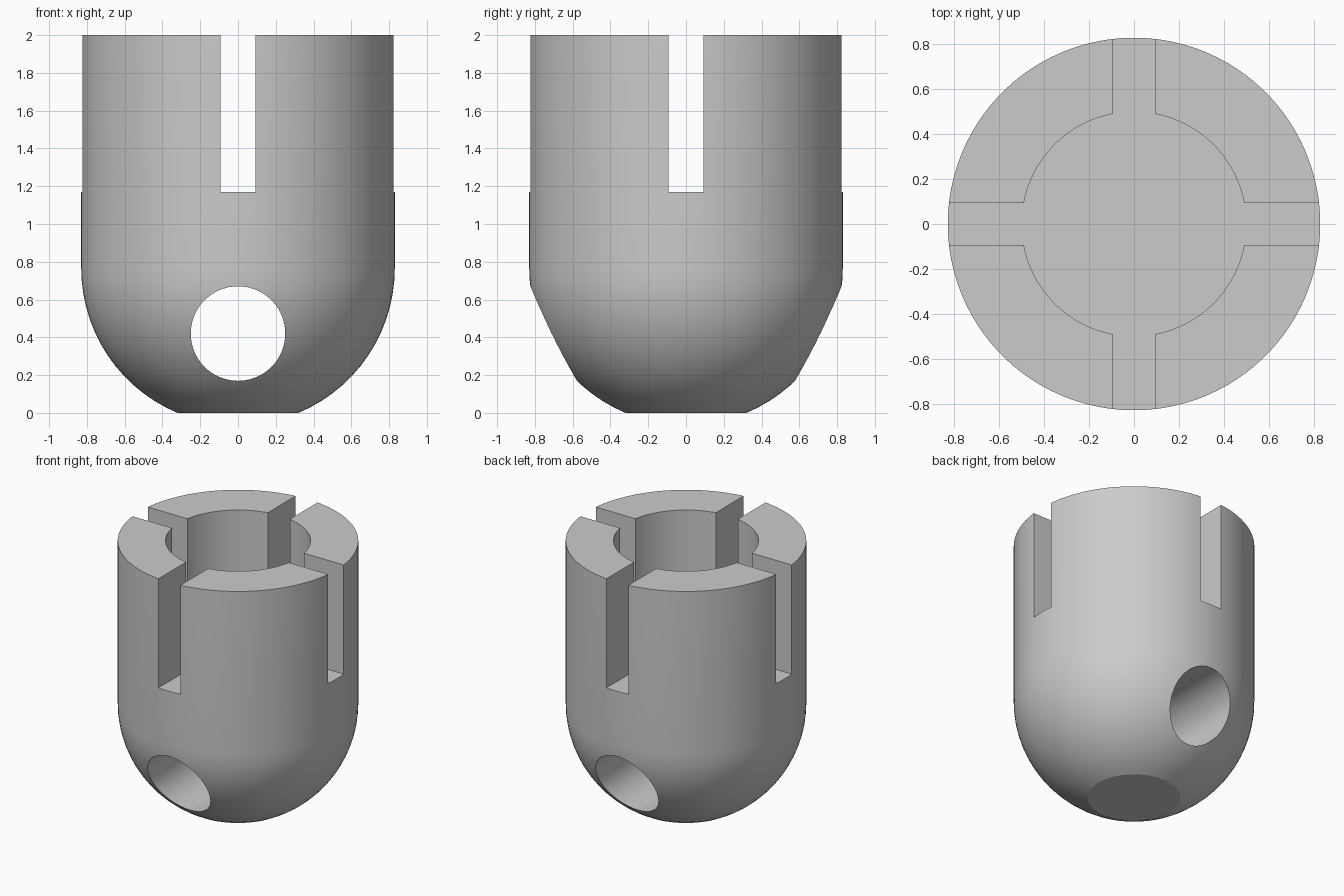
import bpy, bmesh, math
from mathutils import Vector

if "Cube" in bpy.data.objects:
    bpy.data.objects.remove(bpy.data.objects["Cube"], do_unlink=True)

R, TOP, BASE_R = 0.83, 2.0, 0.32
FLOOR, BORE_R, SLOT_W = 1.17, 0.5, 0.185
HOLE_R, HOLE_Z = 0.25, 0.42
SEGMENTS, RINGS = 96, 14

grey = bpy.data.materials.new("grey_metal")
grey.use_nodes = True
colour = (0.6, 0.6, 0.6, 1)
grey.diffuse_color = colour
grey.node_tree.nodes["Principled BSDF"].inputs["Base Color"].default_value = colour


def finish(name, bm):
    bmesh.ops.recalc_face_normals(bm, faces=bm.faces)
    mesh = bpy.data.meshes.new(name)
    bm.to_mesh(mesh)
    bm.free()
    mesh.materials.append(grey)
    obj = bpy.data.objects.new(name, mesh)
    bpy.context.collection.objects.link(obj)
    return obj


def revolve(name, profile):
    bm = bmesh.new()
    verts = [bm.verts.new((r, 0, z)) for r, z in profile]
    edges = [bm.edges.new(pair) for pair in zip(verts, verts[1:])]
    bmesh.ops.spin(bm, geom=verts + edges, cent=(0, 0, 0), axis=(0, 0, 1),
                   angle=math.tau, steps=SEGMENTS, use_merge=True)
    bmesh.ops.remove_doubles(bm, verts=bm.verts, dist=1e-5)
    # Close the open rims with flat discs
    bmesh.ops.holes_fill(bm, edges=[e for e in bm.edges if e.is_boundary], sides=0)
    return finish(name, bm)


def box(name, size, centre):
    bm = bmesh.new()
    bmesh.ops.create_cube(bm, size=1)
    bmesh.ops.scale(bm, vec=Vector(size), verts=bm.verts)
    bmesh.ops.translate(bm, vec=Vector(centre), verts=bm.verts)
    return finish(name, bm)


# Round-bottomed body: truncated hemisphere below a straight wall
start = math.acos(BASE_R / R)
centre_z = R * math.sin(start)
profile = [(R * math.cos(a), centre_z - R * math.sin(a))
           for a in (start * (1 - i / RINGS) for i in range(RINGS + 1))]
profile[0] = (BASE_R, 0)
body = revolve("slotted_body", profile + [(R, TOP)])

# Central bore, crossed slots and the round cross hole
high = TOP + 0.2
slot_h, slot_z = high - FLOOR, (high + FLOOR) / 2
bore = revolve("bore_cutter", [(BORE_R, FLOOR), (BORE_R, high)])
slot_x = box("side_slot_cutter", (2, SLOT_W, slot_h), (0, 0, slot_z))
slot_y = box("front_slot_cutter", (SLOT_W, 2, slot_h), (0, 0, slot_z))
hole = revolve("hole_cutter", [(HOLE_R, -1), (HOLE_R, 1)])
hole.rotation_euler.x = math.pi / 2
hole.location.z = HOLE_Z

cutters = [bore, slot_x, slot_y, hole]
for cutter in cutters:
    cutter.hide_render = True
    mod = body.modifiers.new(cutter.name, "BOOLEAN")
    mod.operation, mod.solver, mod.object = "DIFFERENCE", "EXACT", cutter

# Bake the cuts and drop the cutters
bpy.context.view_layer.update()
evaluated = body.evaluated_get(bpy.context.evaluated_depsgraph_get())
cut_mesh = bpy.data.meshes.new_from_object(evaluated)
body.modifiers.clear()
body.data = cut_mesh
for cutter in cutters:
    bpy.data.objects.remove(cutter, do_unlink=True)
cut_mesh.materials.clear()
cut_mesh.materials.append(grey)
for face in cut_mesh.polygons:
    face.material_index = 0

# Smooth curved walls, crisp rims
bpy.ops.object.select_all(action="DESELECT")
body.select_set(True)
bpy.context.view_layer.objects.active = body
bpy.ops.object.shade_smooth_by_angle(angle=math.radians(18))
